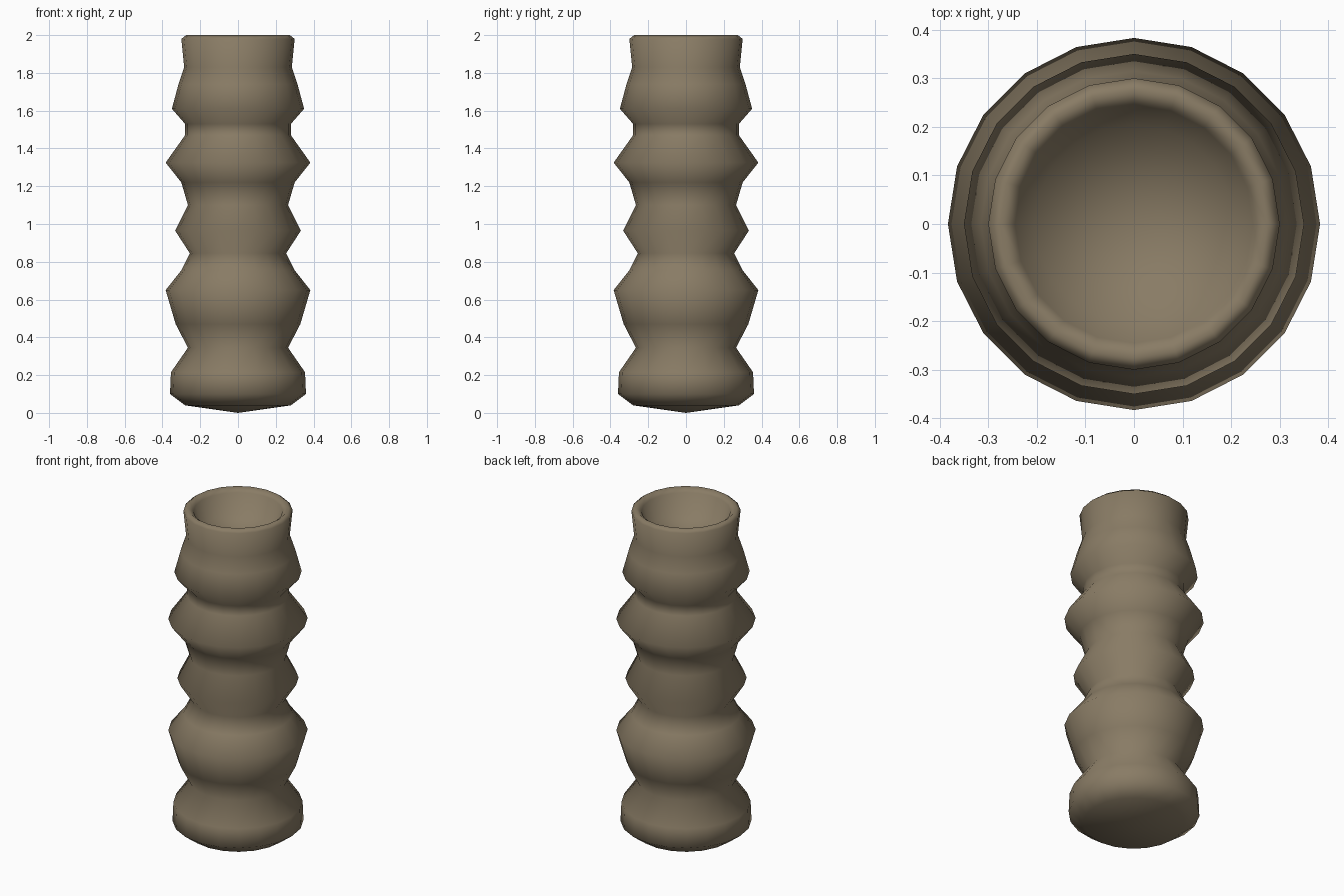
import bpy, bmesh
from math import cos, sin, tau

if "Cube" in bpy.data.objects:
    bpy.data.objects.remove(bpy.data.objects["Cube"])

SIDES = 20
Z_BOTTOM, Z_FLOOR = 0.0, 1.82

# (radius, height) from the foot, up the ribbed body, over the lip, into the bowl
PROFILE = [
    (0.28, 0.04), (0.36, 0.10), (0.355, 0.215), (0.265, 0.345),
    (0.33, 0.47), (0.383, 0.65), (0.30, 0.755), (0.255, 0.845),
    (0.333, 0.965), (0.265, 1.10), (0.30, 1.22), (0.383, 1.325),
    (0.28, 1.47), (0.28, 1.53), (0.35, 1.61), (0.315, 1.74),
    (0.285, 1.83), (0.30, 1.98), (0.275, 2.0), (0.245, 1.975), (0.205, 1.86),
]

bm = bmesh.new()
rings = [[bm.verts.new((r * cos(tau * i / SIDES), r * sin(tau * i / SIDES), z))
          for i in range(SIDES)] for r, z in PROFILE]
foot_centre = bm.verts.new((0, 0, Z_BOTTOM))
bowl_centre = bm.verts.new((0, 0, Z_FLOOR))

# Body walls, plus a fan closing the foot and the bowl
for i in range(SIDES):
    j = (i + 1) % SIDES
    for low, high in zip(rings, rings[1:]):
        bm.faces.new((low[i], low[j], high[j], high[i]))
    bm.faces.new((foot_centre, rings[0][j], rings[0][i]))
    bm.faces.new((bowl_centre, rings[-1][i], rings[-1][j]))
for f in bm.faces:
    f.smooth = True

mesh = bpy.data.meshes.new("ribbed_vase")
bm.to_mesh(mesh)
bm.free()
vase = bpy.data.objects.new("ribbed_vase", mesh)
bpy.context.collection.objects.link(vase)

# Brown clay
clay = bpy.data.materials.new("brown_clay")
clay.diffuse_color = (0.25, 0.20, 0.13, 1)
clay.use_nodes = True
clay.node_tree.nodes["Principled BSDF"].inputs["Base Color"].default_value = clay.diffuse_color
mesh.materials.append(clay)
